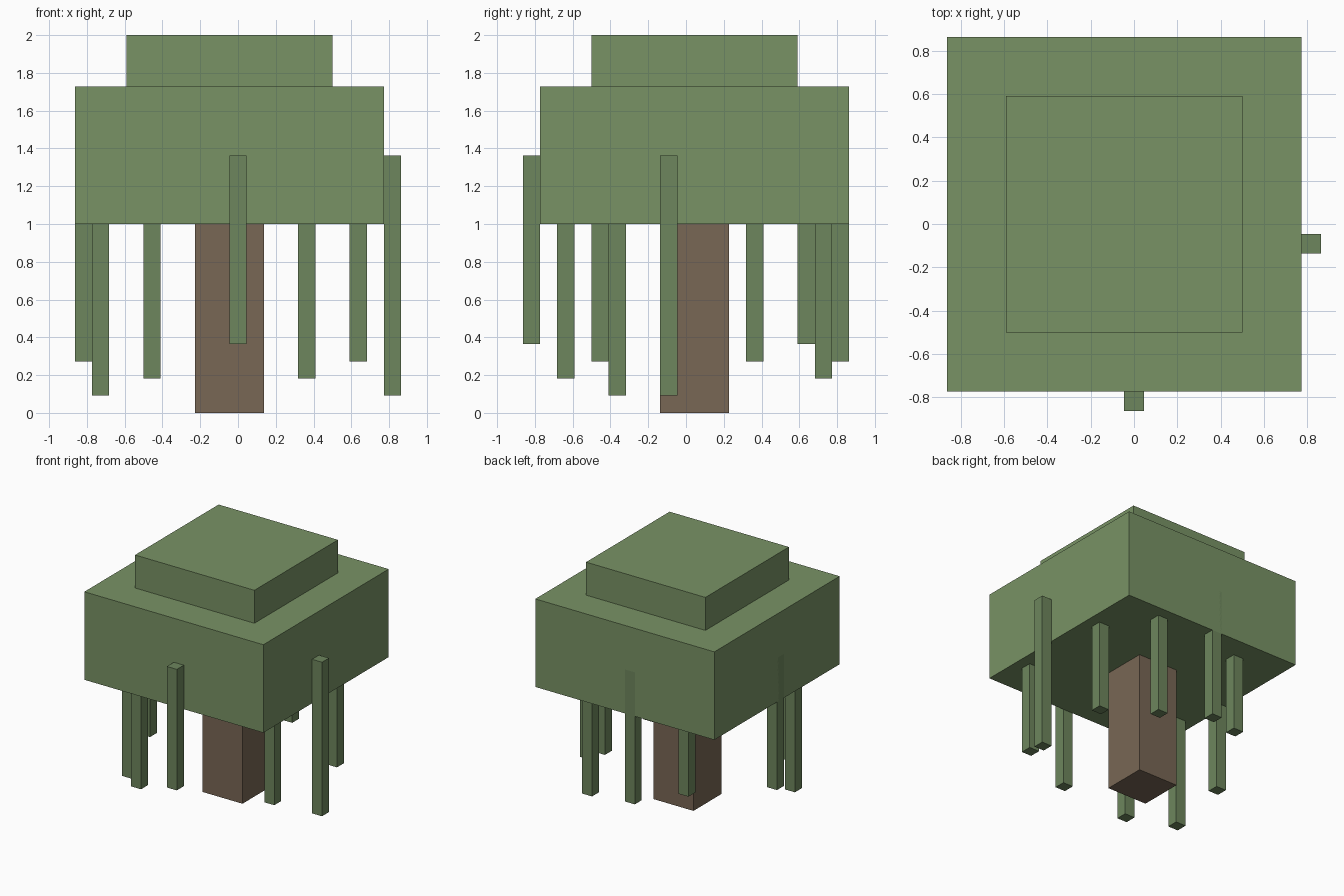
import bpy
import bmesh
from mathutils import Matrix, Vector

if "Cube" in bpy.data.objects:
    bpy.data.objects.remove(bpy.data.objects["Cube"])

U = 1 / 11  # model is built on a block grid, 22 blocks tall


def material(name, color):
    mat = bpy.data.materials.new(name)
    mat.diffuse_color = (*color, 1)
    mat.use_nodes = True
    mat.node_tree.nodes["Principled BSDF"].inputs["Base Color"].default_value = mat.diffuse_color
    return mat


def box(name, lo, hi, mat):
    """Box between two corners given in block units."""
    lo, hi = Vector(lo) * U, Vector(hi) * U
    bm = bmesh.new()
    bmesh.ops.create_cube(bm, size=1, matrix=Matrix.Diagonal((*(hi - lo), 1)))
    mesh = bpy.data.meshes.new(name)
    bm.to_mesh(mesh)
    bm.free()
    mesh.materials.append(mat)
    obj = bpy.data.objects.new(name, mesh)
    obj.location = (lo + hi) / 2
    bpy.context.collection.objects.link(obj)
    return obj


bark = material("bark", (0.19, 0.135, 0.09))
leaf = material("leaf", (0.19, 0.29, 0.13))
vine_green = material("vine_green", (0.155, 0.24, 0.11))

# Trunk and the two canopy tiers
box("trunk", (-2.5, -1.5, 0), (1.5, 2.5, 11), bark)
box("lower_canopy", (-9.5, -8.5, 11), (8.5, 9.5, 19), leaf)
box("upper_canopy", (-6.5, -5.5, 19), (5.5, 6.5, 22), leaf)

# Hanging vines: centre x, centre y, bottom z
VINE_TOP = 15
vines = [
    (0, -9, 4), (9, -1, 1), (-8, -4, 1), (-5, -7, 2), (7, -5, 3),
    (7, 4, 3), (-9, 0, 3), (-1, 9, 3), (4, 8, 2), (-5, 7, 4),
]
for i, (x, y, z) in enumerate(vines, 1):
    box(f"hanging_vine_{i}", (x - 0.5, y - 0.5, z), (x + 0.5, y + 0.5, VINE_TOP), vine_green)
